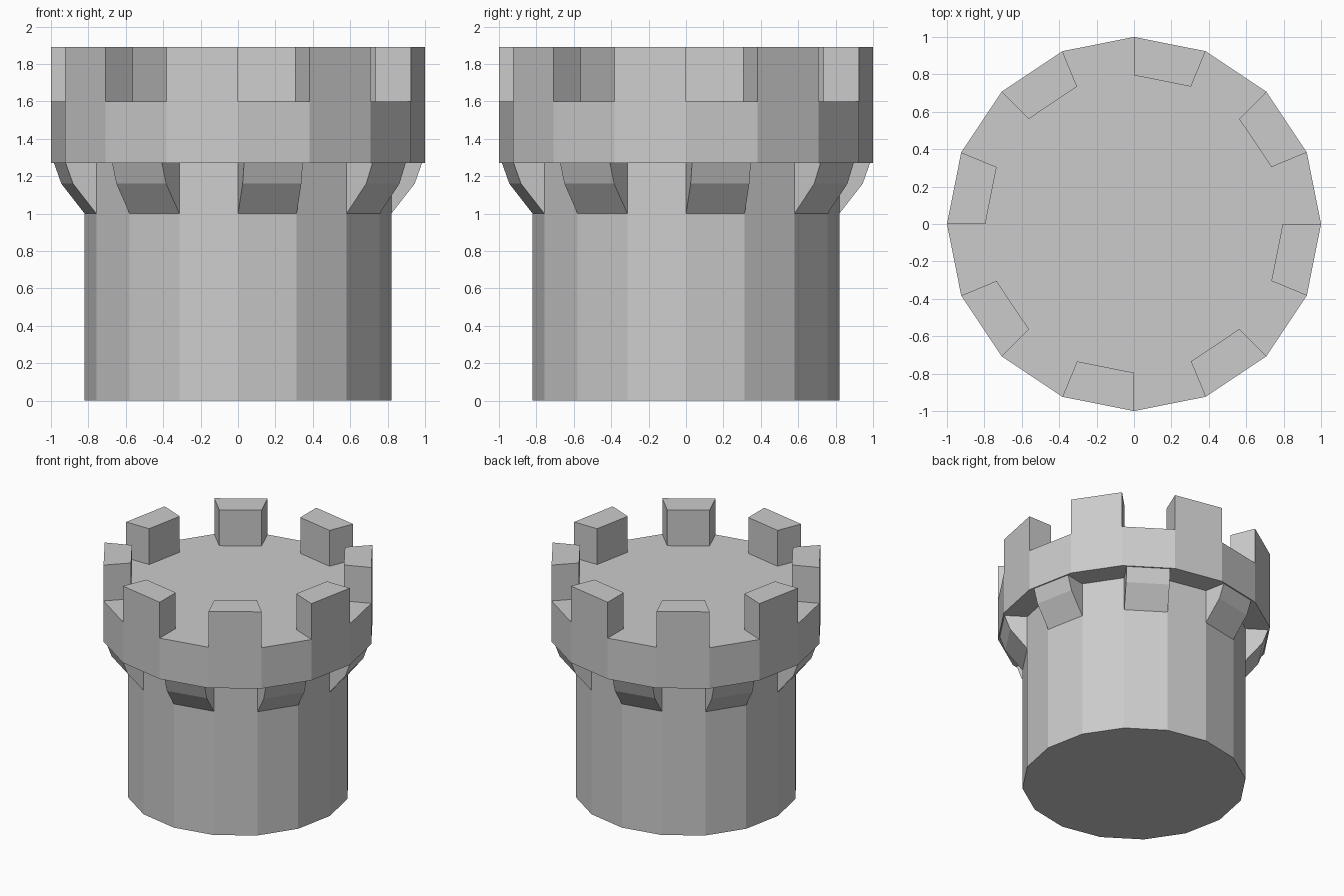
import bpy, bmesh
from math import cos, sin, pi
from mathutils import Vector

if "Cube" in bpy.data.objects:
    bpy.data.objects.remove(bpy.data.objects["Cube"])

N = 16
R_BODY = 0.82


def pt(i, r, z):
    a = 2 * pi * i / N
    return Vector((r * cos(a), r * sin(a), z))


def make_object(name, bm):
    bmesh.ops.recalc_face_normals(bm, faces=bm.faces)
    mesh = bpy.data.meshes.new(name)
    bm.to_mesh(mesh)
    bm.free()
    obj = bpy.data.objects.new(name, mesh)
    bpy.context.collection.objects.link(obj)


# Tower shaft, overhanging rim and floor, stacked from 16-sided rings
bm = bmesh.new()
profile = [(R_BODY, 0), (R_BODY, 1.0), (R_BODY, 1.27), (1, 1.27), (1, 1.60), (0.795, 1.60)]
rings = [[bm.verts.new(pt(i, r, z)) for i in range(N)] for r, z in profile]
bands = []
for lo, hi in zip(rings, rings[1:]):
    bands.append([bm.faces.new((lo[i], lo[(i + 1) % N], hi[(i + 1) % N], hi[i]))
                  for i in range(N)])
bm.faces.new(rings[0][::-1])
bm.faces.new(rings[-1])

# Wall faces hidden behind the corbels are left out
bmesh.ops.delete(bm, geom=bands[1][0::2], context='FACES_ONLY')

# Battlements: every other rim segment raised
for f in bands[-1][1::2]:
    res = bmesh.ops.extrude_discrete_faces(bm, faces=[f])
    bmesh.ops.translate(bm, vec=(0, 0, 0.29), verts=res['faces'][0].verts)
bmesh.ops.remove_doubles(bm, verts=bm.verts, dist=1e-5)
make_object("tower", bm)

# Corbels: wedge brackets pushed straight out from alternate wall faces
bm = bmesh.new()
section = [(0, 1.0), (0.127, 1.16), (0.167, 1.27), (0, 1.27)]
for i in range(0, N, 2):
    out = pt(i + 0.5, 1, 0)
    sides = [[bm.verts.new(pt(k, R_BODY, z) + out * d) for d, z in section]
             for k in (i, i + 1)]
    a, b = sides
    bm.faces.new(a)
    bm.faces.new(b[::-1])
    for j in range(4):
        k = (j + 1) % 4
        bm.faces.new((a[j], b[j], b[k], a[k]))
make_object("corbels", bm)
